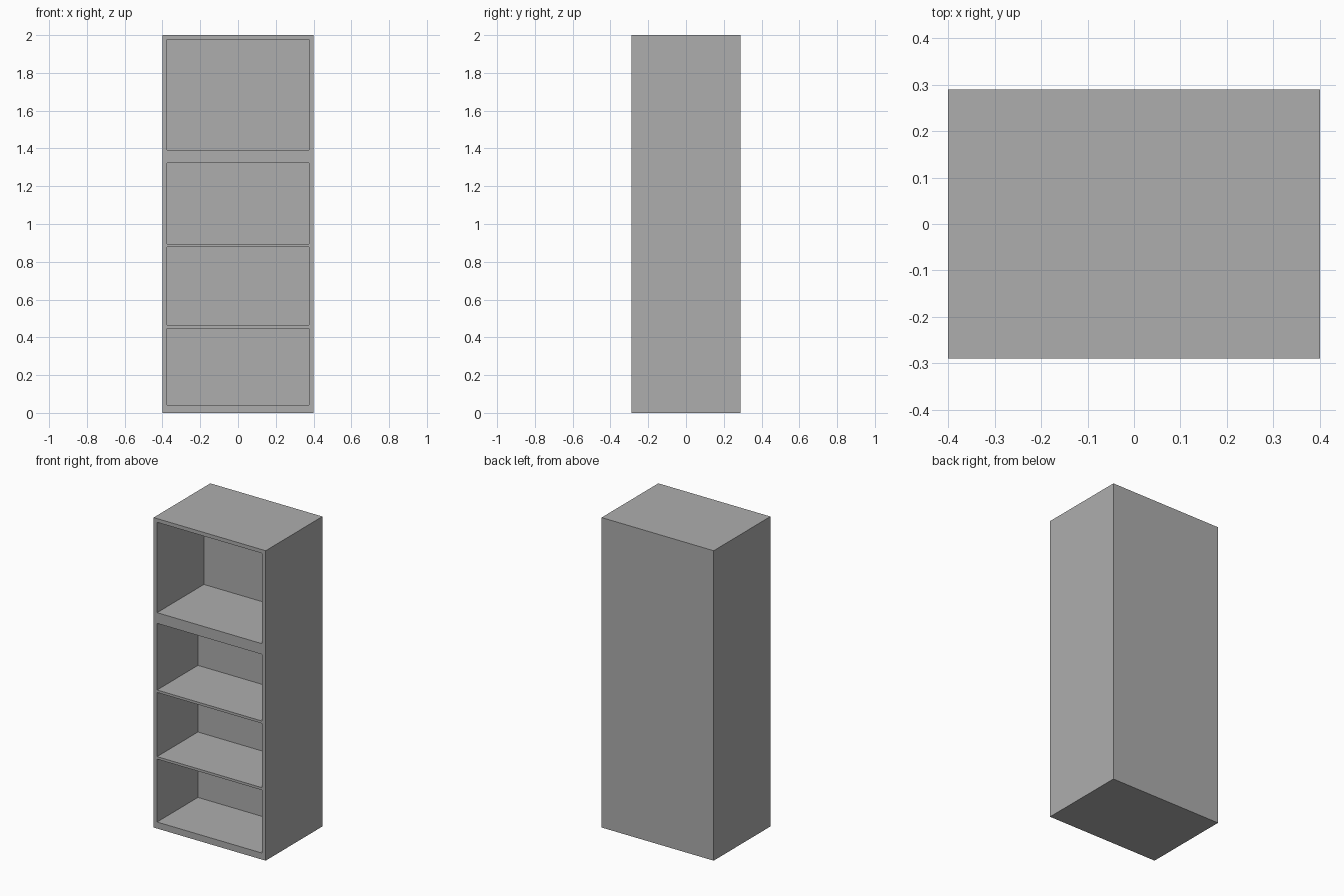
import bpy, bmesh

if "Cube" in bpy.data.objects:
    bpy.data.objects.remove(bpy.data.objects["Cube"])

W, D, H = 0.80, 0.578, 2.0      # outer size
HALF_OPEN = 0.375               # half width of every opening
# openings: bottom z, top z, depth from the front
OPENINGS = [
    (0.042, 0.448, 0.416),
    (0.464, 0.878, 0.416),
    (0.894, 1.324, 0.416),
    (1.393, 1.976, 0.477),
]

grey = bpy.data.materials.new("plain grey")
grey.diffuse_color = (0.42, 0.42, 0.42, 1)
grey.use_nodes = True
grey.node_tree.nodes["Principled BSDF"].inputs["Base Color"].default_value = grey.diffuse_color

# solid carcass standing on the ground
bm = bmesh.new()
bmesh.ops.create_cube(bm, size=1)
for v in bm.verts:
    v.co.x *= W
    v.co.y *= D
    v.co.z = (v.co.z + 0.5) * H


def slice_body(point, normal):
    bmesh.ops.bisect_plane(bm, geom=bm.verts[:] + bm.edges[:] + bm.faces[:],
                           plane_co=point, plane_no=normal)


# cut lines around the openings
for x in (-HALF_OPEN, HALF_OPEN):
    slice_body((x, 0, 0), (1, 0, 0))
for low, high, depth in OPENINGS:
    for z in (low, high):
        slice_body((0, 0, z), (0, 0, 1))

# push each opening back to form a compartment
for low, high, depth in OPENINGS:
    bm.normal_update()
    hole = []
    for f in bm.faces:
        c = f.calc_center_median()
        if f.normal.y < -0.9 and c.y < -D / 2 + 0.001 and abs(c.x) < HALF_OPEN and low < c.z < high:
            hole.append(f)
    new = bmesh.ops.extrude_discrete_faces(bm, faces=hole)["faces"]
    for f in new:
        bmesh.ops.translate(bm, verts=f.verts[:], vec=(0, depth, 0))

bmesh.ops.recalc_face_normals(bm, faces=bm.faces[:])
mesh = bpy.data.meshes.new("shelf_cabinet")
bm.to_mesh(mesh)
bm.free()
mesh.materials.append(grey)
cabinet = bpy.data.objects.new("shelf_cabinet", mesh)
bpy.context.collection.objects.link(cabinet)
